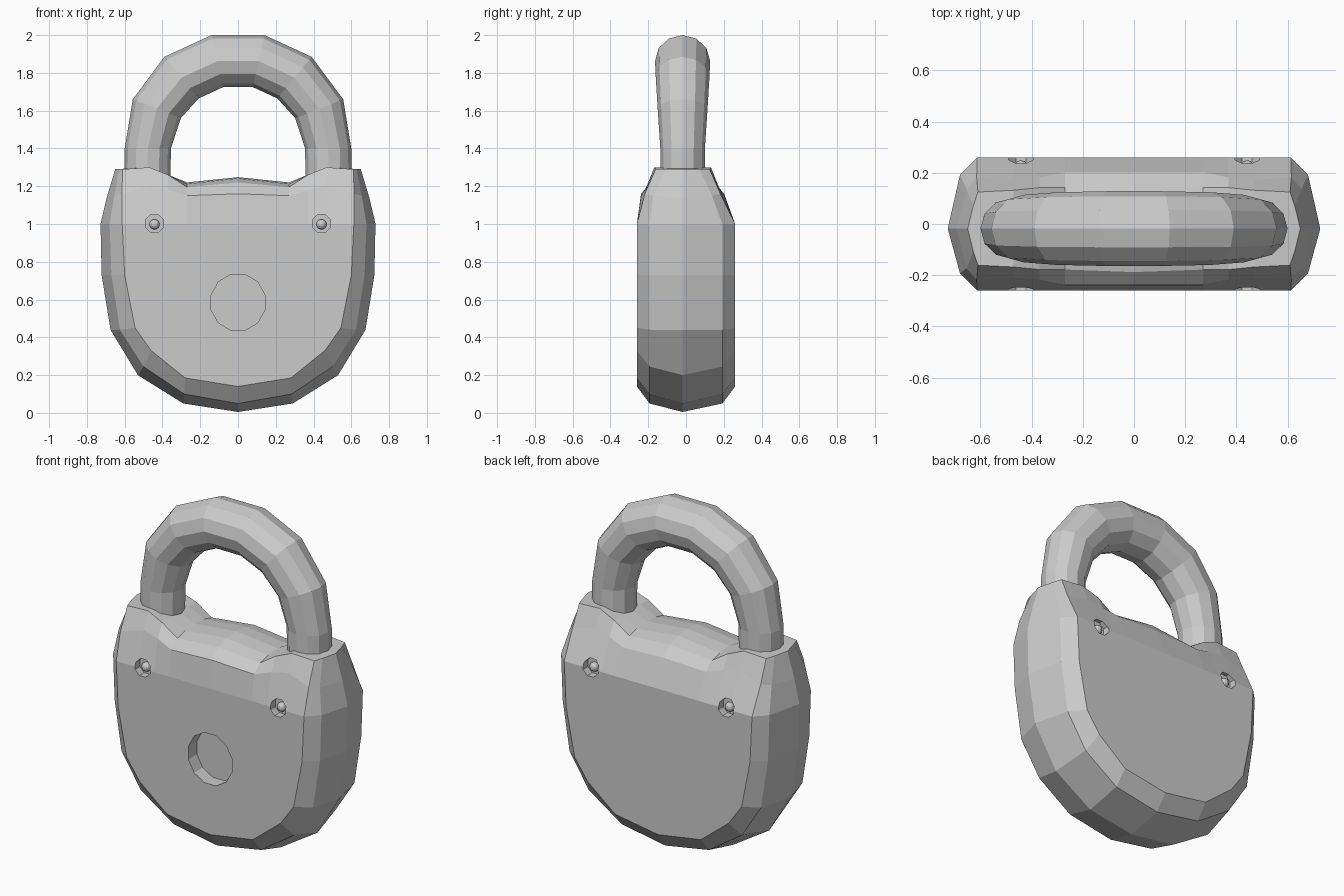
import bpy, bmesh, math
from mathutils import Vector

if "Cube" in bpy.data.objects:
    bpy.data.objects.remove(bpy.data.objects["Cube"])

YC = -0.018  # shackle and shoulder centre plane


def make_object(name, bm):
    bmesh.ops.recalc_face_normals(bm, faces=bm.faces)
    me = bpy.data.meshes.new(name)
    bm.to_mesh(me)
    bm.free()
    ob = bpy.data.objects.new(name, me)
    bpy.context.collection.objects.link(ob)
    return ob


# Half outlines (x, z) from bottom centre up the side
face_low = [(0, .14), (.28, .185), (.46, .33), (.545, .45), (.60, .73), (.613, 1.0)]
bevel_low = [(0, .05), (.285, .10), (.50, .245), (.625, .44), (.67, .73), (.68, 1.0)]
ridge_low = [(0, .005), (.29, .05), (.53, .20), (.675, .44), (.722, .73), (.728, 1.0)]
# Shoulder and saddle (x, y offset, z), ending at the top centre
face_up = [(.615, .20, 1.16), (.61, .143, 1.29), (.47, .15, 1.30), (.37, .16, 1.26),
           (.27, .16, 1.195), (0, .17, 1.22)]
bevel_up = [(.655, .155, 1.15), (.628, .09, 1.29), (.47, .09, 1.30), (.37, .09, 1.26),
            (.27, .09, 1.212), (0, .09, 1.242)]
ridge_up = [(.695, 0, 1.14), (.65, 0, 1.29), (.47, 0, 1.30), (.37, 0, 1.26),
            (.27, 0, 1.22), (0, 0, 1.248)]
row_a = [(.47, .26, 1.0), (.37, .26, 1.0), (.27, .26, 1.0), (0, .26, 1.0)]
row_b = [(.47, .19, 1.20), (.37, .20, 1.18), (.27, .22, 1.15), (0, .22, 1.16)]


def body_bmesh():
    bm = bmesh.new()

    def strip(pts, s, m):
        return [bm.verts.new((m * x, s * y + (YC if z > 1.05 or y == 0 else 0), z))
                for x, y, z in pts]

    def bridge(a, b):
        for i in range(len(a) - 1):
            bm.faces.new((a[i], a[i + 1], b[i + 1], b[i]))

    for m in (1, -1):
        for s in (1, -1):
            face = strip([(x, .26, z) for x, z in face_low] + face_up, s, m)
            bevel = strip([(x, .193, z) for x, z in bevel_low] + bevel_up, s, m)
            ridge = strip([(x, 0, z) for x, z in ridge_low] + ridge_up, s, m)
            bridge(face, bevel)
            bridge(bevel, ridge)
            a, b = strip(row_a, s, m), strip(row_b, s, m)
            bm.faces.new(face[:6] + a)
            bridge([face[5]] + a, [face[6]] + b)
            bridge([face[6]] + b, face[7:])
    bmesh.ops.remove_doubles(bm, verts=bm.verts, dist=1e-4)
    return bm


body = make_object("lock_body", body_bmesh())


# Holes cut into the body: keyhole recess and screw sockets
def cut_hole(x, z, y, radius, depth, sides, tall=1.0):
    bpy.ops.mesh.primitive_cylinder_add(vertices=sides, radius=radius, depth=depth * 2,
                                        location=(x, y, z), rotation=(math.pi / 2, 0, 0))
    cutter = bpy.context.object
    cutter.name = "hole_cutter"
    cutter.hide_render = True
    # Turn so flat sides face up and sideways
    for v in cutter.data.vertices:
        a = math.pi / sides
        px, py = v.co.x, v.co.y
        v.co.x = px * math.cos(a) - py * math.sin(a)
        v.co.y = (px * math.sin(a) + py * math.cos(a)) * tall
    mod = body.modifiers.new("hole", "BOOLEAN")
    mod.operation = "DIFFERENCE"
    mod.solver = "EXACT"
    mod.object = cutter
    bpy.context.view_layer.objects.active = body
    bpy.ops.object.modifier_apply(modifier=mod.name)
    bpy.data.objects.remove(cutter)


cut_hole(0, .585, -.26, .147, .08, 12, 1.04)
for x in (-.442, .442):
    for s in (-1, 1):
        cut_hole(x, 1.003, s * .26, .052, .045, 8)
        # Round screw head inside the socket
        bpy.ops.mesh.primitive_uv_sphere_add(segments=12, ring_count=8, radius=.027,
                                             location=(x, s * .222, .998))
        bpy.context.object.name = "screw_head"

# Shackle: outer point, inner point and half depth for each ring
half = [((.60, 1.12), (.36, 1.12), .118), ((.60, 1.40), (.355, 1.40), .118),
        ((.557, 1.66), (.303, 1.56), .132), ((.39, 1.885), (.208, 1.665), .142),
        ((.14, 2.0), (.078, 1.725), .146)]
rings = half + [((-o[0], o[1]), (-i[0], i[1]), d) for o, i, d in reversed(half)]
SIDES = 12
bm = bmesh.new()
loops = []
for o, i, d in rings:
    outer, inner = Vector((o[0], YC, o[1])), Vector((i[0], YC, i[1]))
    centre, arm = (outer + inner) / 2, (outer - inner) / 2
    loops.append([bm.verts.new(centre + arm * math.cos(t) + Vector((0, d * math.sin(t), 0)))
                  for t in (math.tau * k / SIDES for k in range(SIDES))])
for a, b in zip(loops, loops[1:]):
    for k in range(SIDES):
        n = (k + 1) % SIDES
        bm.faces.new((a[k], a[n], b[n], b[k]))
bm.faces.new(loops[0])
bm.faces.new(loops[-1])
make_object("shackle", bm)
